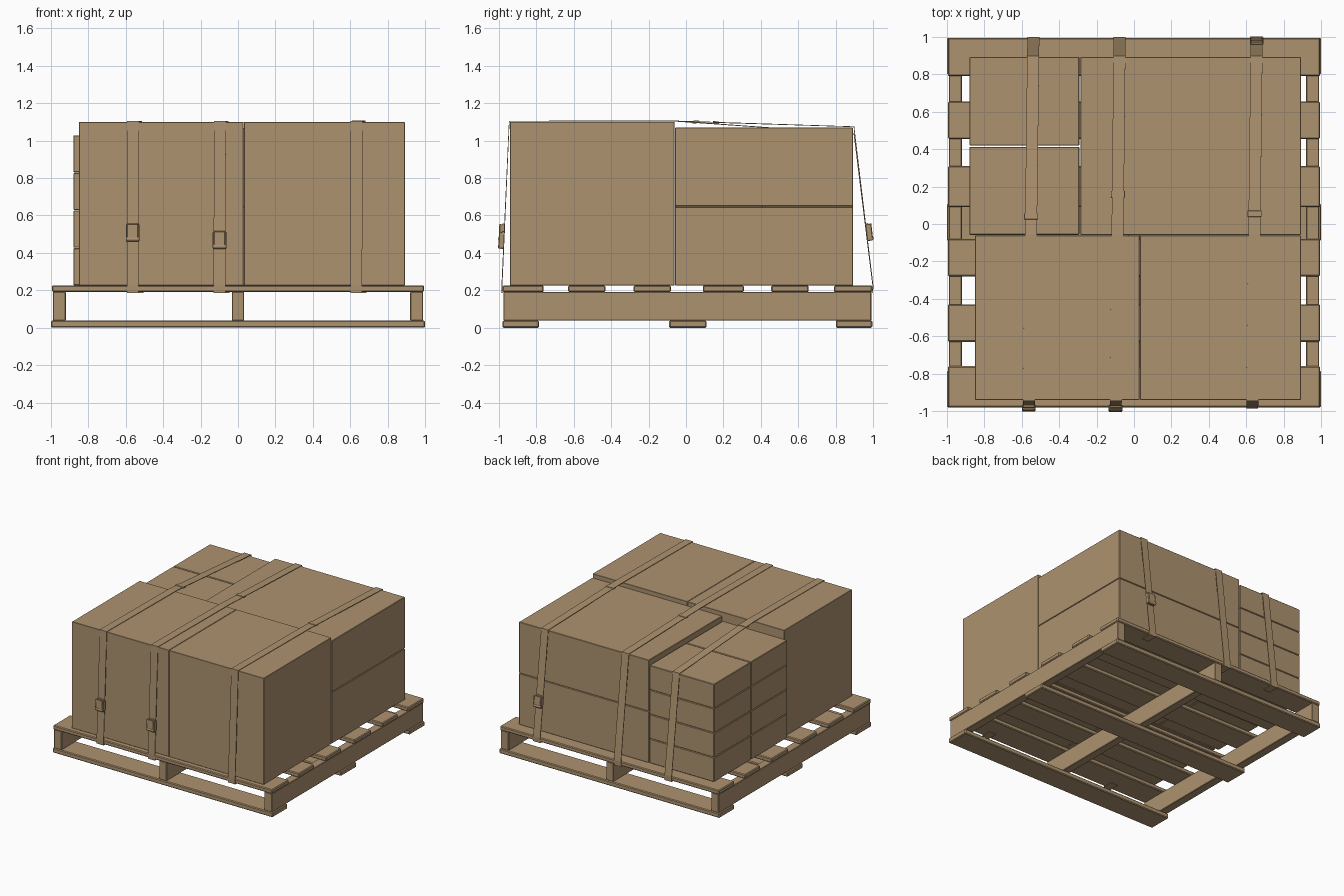
import bpy, bmesh, math
from mathutils import Vector, Matrix

if "Cube" in bpy.data.objects:
    bpy.data.objects.remove(bpy.data.objects["Cube"])

mat = bpy.data.materials.new("cardboard_tan")
mat.diffuse_color = (0.42, 0.29, 0.16, 1)
mat.use_nodes = True
mat.node_tree.nodes["Principled BSDF"].inputs["Base Color"].default_value = mat.diffuse_color


def finish(name, bm, matrix=None):
    bmesh.ops.recalc_face_normals(bm, faces=bm.faces)
    me = bpy.data.meshes.new(name)
    bm.to_mesh(me)
    bm.free()
    me.materials.append(mat)
    ob = bpy.data.objects.new(name, me)
    if matrix:
        ob.matrix_world = matrix
    bpy.context.collection.objects.link(ob)
    return ob


def block(name, x, y, z, bevel=0.0, matrix=None):
    """Box spanning the given (min, max) ranges, with a small edge bevel."""
    bm = bmesh.new()
    bmesh.ops.create_cube(bm, size=1)
    for v in bm.verts:
        v.co = Vector([(r[0] + r[1]) / 2 + c * (r[1] - r[0])
                       for c, r in zip(v.co, (x, y, z))])
    ob = finish(name, bm, matrix)
    if bevel:
        mod = ob.modifiers.new("bevel", "BEVEL")
        mod.width = bevel
        mod.segments = 1
    return ob


# Pallet: stringers, top slats, bottom slats
for x0, x1 in ((-0.99, -0.92), (-0.033, 0.033), (0.92, 0.99)):
    block("pallet_stringer", (x0, x1), (-0.975, 0.99), (0.038, 0.192), 0.004)
for y0, y1 in ((-0.98, -0.76), (-0.63, -0.43), (-0.28, -0.08),
               (0.09, 0.31), (0.455, 0.655), (0.79, 0.995)):
    block("pallet_top_slat", (-0.995, 0.995), (y0, y1), (0.191, 0.226), 0.006)
for y0, y1 in ((-0.98, -0.785), (-0.09, 0.11), (0.8, 0.995)):
    block("pallet_bottom_slat", (-1, 1), (y0, y1), (0, 0.039), 0.006)

# Two tall cartons at the front
block("front_left_carton", (-0.85, 0.029), (-0.94, -0.062), (0.226, 1.1), 0.002)
block("front_right_carton", (0.032, 0.892), (-0.94, -0.062), (0.226, 1.1), 0.002)

# Two wide cartons stacked at the back right
for z0, z1 in ((0.226, 0.646), (0.649, 1.069)):
    block("back_wide_carton", (-0.287, 0.892), (-0.058, 0.893), (z0, z1), 0.003)

# Two columns of four small cartons at the back left
for y0, y1 in ((-0.058, 0.413), (0.419, 0.893)):
    for i in range(4):
        z0 = 0.227 + i * 0.201
        block("small_carton", (-0.88, -0.292), (y0, y1), (z0, z0 + 0.199), 0.004)


def strap(name, x_front, x_back, z_back, width=0.064):
    """Ribbon from under the front slat, over the load, to under the back slat."""
    path = [(-0.90, 0.187), (-0.983, 0.187), (-0.983, 0.228), (-0.944, 1.104),
            (-0.055, 1.104), (0.897, z_back), (0.998, 0.228), (0.998, 0.187),
            (0.91, 0.187)]
    bm = bmesh.new()
    rows = []
    for y, z in path:
        x = x_front + (x_back - x_front) * (y + 1) / 2
        rows.append([bm.verts.new((x + s * width / 2, y, z)) for s in (-1, 1)])
    for a, b in zip(rows, rows[1:]):
        bm.faces.new((a[0], a[1], b[1], b[0]))
    ob = finish(name, bm)
    mod = ob.modifiers.new("thickness", "SOLIDIFY")
    mod.thickness = 0.005
    mod.offset = 0


def ratchet(name, x, y, z, tilt, turn=0.0):
    """Ratchet buckle: side plates, spool and lever, facing -y before turning."""
    m = (Matrix.Translation((x, y, z)) @ Matrix.Rotation(turn, 4, 'Z')
         @ Matrix.Rotation(tilt, 4, 'X'))
    block(name + "_base", (-0.031, 0.031), (-0.012, 0.002), (-0.048, 0.048), 0.002, m)
    for s in (-1, 1):
        lo, hi = sorted((s * 0.030, s * 0.037))
        block(name + "_side_plate", (lo, hi), (-0.026, 0.003), (-0.045, 0.042), 0.002, m)
    block(name + "_lever", (-0.030, 0.030), (-0.028, -0.018), (-0.03, 0.046), 0.003, m)
    bm = bmesh.new()
    bmesh.ops.create_cone(bm, cap_ends=True, segments=12, radius1=0.013,
                          radius2=0.013, depth=0.07,
                          matrix=Matrix.Rotation(math.pi / 2, 4, 'Y'))
    finish(name + "_spool", bm, m @ Matrix.Translation((0, -0.018, -0.034)))


# Straps: front x, back x, height at the rear edge, top clip y
straps = ((-0.563, -0.538, 1.037, 0.04),
          (-0.098, -0.077, 1.074, 0.16),
          (0.632, 0.656, 1.074, 0.055))
for xf, xb, zb, yc in straps:
    strap("tie_down_strap", xf, xb, zb)
    # flat clip joining the strap ends on top
    t = (yc + 0.055) / 0.952
    xc = xf + (xb - xf) * (yc + 1) / 2
    zc = 1.104 + (zb - 1.104) * t
    slope = math.atan2(zb - 1.104, 0.952)
    block("strap_clip", (-0.038, 0.038), (-0.017, 0.017), (-0.005, 0.006), 0.002,
          Matrix.Translation((xc, yc, zc)) @ Matrix.Rotation(slope, 4, 'X'))

# Ratchet buckles: two on the front, one on the back
ratchet("left_ratchet", -0.563, -0.971, 0.508, -0.044)
ratchet("middle_ratchet", -0.098, -0.973, 0.468, -0.044)
ratchet("rear_ratchet", 0.656, 0.967, 0.51, -0.118, math.pi)
